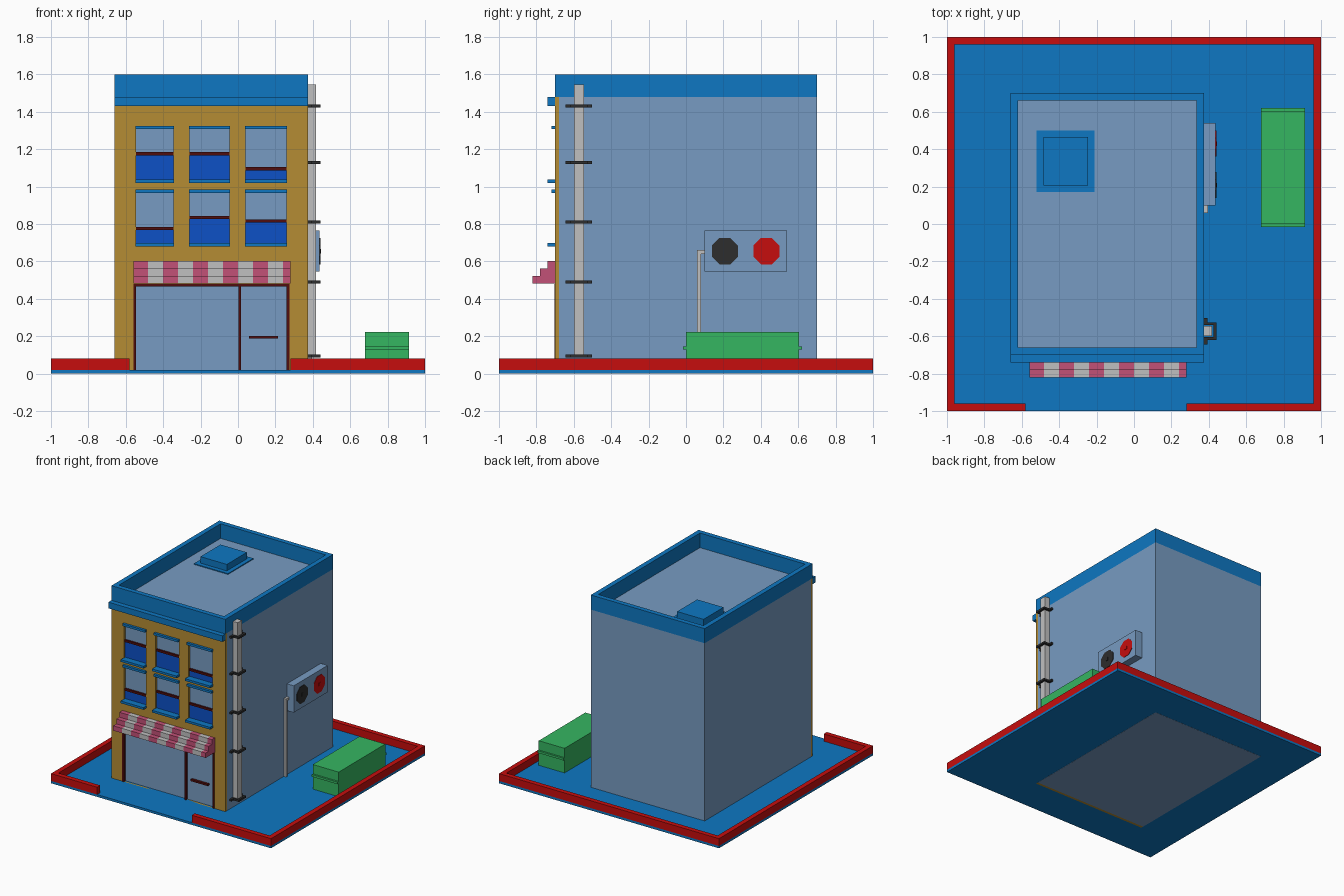
import bpy, bmesh, math
from mathutils import Matrix

if "Cube" in bpy.data.objects:
    bpy.data.objects.remove(bpy.data.objects["Cube"], do_unlink=True)


def material(name, r, g, b):
    m = bpy.data.materials.new(name)
    m.use_nodes = True
    m.diffuse_color = (r, g, b, 1)
    m.node_tree.nodes["Principled BSDF"].inputs["Base Color"].default_value = (r, g, b, 1)
    return m


BLUE = material("bright blue", 0.0044, 0.185, 0.54)
PALE = material("pale blue", 0.185, 0.33, 0.54)
RED = material("red", 0.565, 0.004, 0.004)
OCHRE = material("ochre", 0.46, 0.262, 0.034)
DEEP = material("deep blue", 0.004, 0.082, 0.565)
PINK = material("pink", 0.545, 0.082, 0.185)
GREY = material("light grey", 0.53, 0.53, 0.53)
GREEN = material("green", 0.036, 0.465, 0.12)
MAROON = material("maroon", 0.08, 0.004, 0.004)
BLACK = material("charcoal", 0.026, 0.026, 0.026)


def finish(name, bm, *mats):
    bmesh.ops.recalc_face_normals(bm, faces=bm.faces)
    me = bpy.data.meshes.new(name)
    bm.to_mesh(me)
    bm.free()
    for m in mats:
        me.materials.append(m)
    ob = bpy.data.objects.new(name, me)
    bpy.context.collection.objects.link(ob)
    return ob


def add_box(bm, x0, x1, y0, y1, z0, z1):
    mat = Matrix.Translation(((x0 + x1) / 2, (y0 + y1) / 2, (z0 + z1) / 2))
    mat = mat @ Matrix.Diagonal((x1 - x0, y1 - y0, z1 - z0, 1))
    return bmesh.ops.create_cube(bm, size=1, matrix=mat)["verts"]


def boxes(name, mat, *dims):
    bm = bmesh.new()
    for d in dims:
        add_box(bm, *d)
    return finish(name, bm, mat)


def prism(name, mat, outline, place, depth):
    """Flat outline put in space by place(u, v), extruded by the vector depth."""
    bm = bmesh.new()
    f = bm.faces.new([bm.verts.new(place(u, v)) for u, v in outline])
    top = bmesh.ops.extrude_face_region(bm, geom=[f])["geom"]
    bmesh.ops.translate(bm, vec=depth, verts=[g for g in top if isinstance(g, bmesh.types.BMVert)])
    return finish(name, bm, mat)


# Plot and boundary wall with a front entrance
boxes("ground_slab", BLUE, (-1, 1, -1, 1, 0.001, 0.02))
boxes("boundary_wall", RED,
      (-1, 1, 0.96, 1, 0.02, 0.08),
      (-1, -0.96, -1, 0.96, 0.02, 0.08), (0.96, 1, -1, 0.96, 0.02, 0.08),
      (-0.96, -0.58, -1, -0.96, 0.02, 0.08), (0.28, 0.96, -1, -0.96, 0.02, 0.08))

# Building body, parapet ring and cornice
L, R = -0.66, 0.375
boxes("building_body", PALE, (L, R, -0.68, 0.70, 0, 1.48))
boxes("parapet", BLUE,
      (L, R, -0.70, -0.66, 1.48, 1.60), (L, R, 0.66, 0.70, 1.48, 1.60),
      (L, L + 0.04, -0.66, 0.66, 1.48, 1.60), (R - 0.04, R, -0.66, 0.66, 1.48, 1.60))
boxes("cornice", BLUE, (L, R, -0.74, -0.70, 1.43, 1.48))
boxes("roof_hatch", BLUE, (-0.52, -0.21, 0.17, 0.50, 1.48, 1.487),
      (-0.485, -0.245, 0.205, 0.465, 1.487, 1.54))

# Facade panel with window and door openings
COLS = [(-0.545, -0.345), (-0.26, -0.045), (0.04, 0.26)]
ROWS = [(0.68, 0.985, (0.775, 0.835, 0.815)), (1.02, 1.325, (1.175, 1.175, 1.095))]
DOOR = (-0.56, 0.275, 0.02, 0.48)
openings = [(a, b, r[0], r[1]) for a, b in COLS for r in ROWS] + [DOOR]
xs = sorted({L, R, *(v for o in openings for v in o[:2])})
zs = sorted({0, 1.48, *(v for o in openings for v in o[2:])})
bm = bmesh.new()
for x0, x1 in zip(xs, xs[1:]):
    for z0, z1 in zip(zs, zs[1:]):
        cx, cz = (x0 + x1) / 2, (z0 + z1) / 2
        if not any(a < cx < b and c < cz < d for a, b, c, d in openings):
            bm.faces.new([bm.verts.new((x, -0.70, z))
                          for x, z in ((x0, z0), (x1, z0), (x1, z1), (x0, z1))])
bmesh.ops.remove_doubles(bm, verts=bm.verts, dist=1e-5)
ext = bmesh.ops.extrude_face_region(bm, geom=bm.faces[:], use_keep_orig=True)["geom"]
bmesh.ops.translate(bm, vec=(0, 0.02, 0), verts=[g for g in ext if isinstance(g, bmesh.types.BMVert)])
finish("facade", bm, OCHRE)

# Sash windows: open lower pane, sash bar, lintel and sill
for j, (z0, z1, sashes) in enumerate(ROWS):
    for i, (x0, x1) in enumerate(COLS):
        tag = f"{('lower', 'upper')[j]}_{('right', 'middle', 'left')[i]}"
        s = sashes[i]
        boxes("window_pane_" + tag, DEEP, (x0, x1, -0.686, -0.68, z0 + 0.015, s))
        boxes("window_sash_" + tag, MAROON, (x0, x1, -0.695, -0.68, s - 0.008, s + 0.009))
        boxes("window_trim_" + tag, BLUE,
              (x0 - 0.003, x1 + 0.003, -0.72, -0.68, z1 - 0.018, z1),
              (x0 - 0.003, x1 + 0.003, -0.74, -0.68, z0, z0 + 0.018))

# Shop front: frame, post and handle
boxes("door_frame", MAROON,
      (-0.56, -0.545, -0.703, -0.68, 0.02, 0.48), (0.26, 0.275, -0.703, -0.68, 0.02, 0.48),
      (-0.545, 0.26, -0.703, -0.68, 0.465, 0.48), (0.003, 0.017, -0.70, -0.68, 0.02, 0.465))
boxes("door_handle", MAROON, (0.06, 0.215, -0.70, -0.68, 0.187, 0.202))

# Stepped striped awning
bm = bmesh.new()
for k in range(11):
    x0 = -0.56 + 0.08 * k
    for step in range(3):
        add_box(bm, x0, min(x0 + 0.08, 0.28), -0.82 + 0.04 * step, -0.70,
                0.482 + 0.04 * step, 0.522 + 0.04 * step)
    bm.faces.ensure_lookup_table()
    for f in bm.faces[-18:]:
        f.material_index = k % 2
finish("awning", bm, PINK, GREY)

# Drainpipe with brackets on the left wall
boxes("drainpipe", GREY, (R, 0.417, -0.60, -0.545, 0.085, 1.545))
bracket = [(0, -0.07), (0.017, -0.07), (0.017, -0.047), (0.067, -0.047), (0.067, 0.047),
           (0.017, 0.047), (0.017, 0.07), (0, 0.07), (0, 0.032), (0.05, 0.032),
           (0.05, -0.032), (0, -0.032)]
for n, z in enumerate((0.095, 0.49, 0.81, 1.13, 1.432)):
    prism(f"pipe_bracket_{n + 1}", BLACK, bracket,
          lambda u, v: (R + u, -0.573 + v, z - 0.008), (0, 0, 0.016))

# Cooling unit with two octagonal fans and its supply pipe
boxes("cooling_unit", PALE, (R, 0.437, 0.10, 0.54, 0.545, 0.765))
for name, mat, y in (("fan_front", BLACK, 0.208), ("fan_back", RED, 0.43)):
    octagon = [(0.076 * math.cos(math.pi * (k + 0.5) / 4), 0.076 * math.sin(math.pi * (k + 0.5) / 4))
               for k in range(8)]
    prism(name, mat, octagon, lambda u, v: (0.437, y + u, 0.655 + v), (0.003, 0, 0))
    boxes(name + "_hub", mat, (0.437, 0.444, y - 0.012, y + 0.012, 0.643, 0.667))
boxes("supply_pipe", GREY, (R, 0.395, 0.06, 0.08, 0.02, 0.66), (R, 0.395, 0.08, 0.10, 0.64, 0.66))

# Waste container with end handles
boxes("waste_container", GREEN, (0.68, 0.915, 0, 0.605, 0.02, 0.222))
boxes("container_handles", GREEN, (0.68, 0.915, -0.015, 0, 0.128, 0.146),
      (0.68, 0.915, 0.605, 0.62, 0.128, 0.146))
